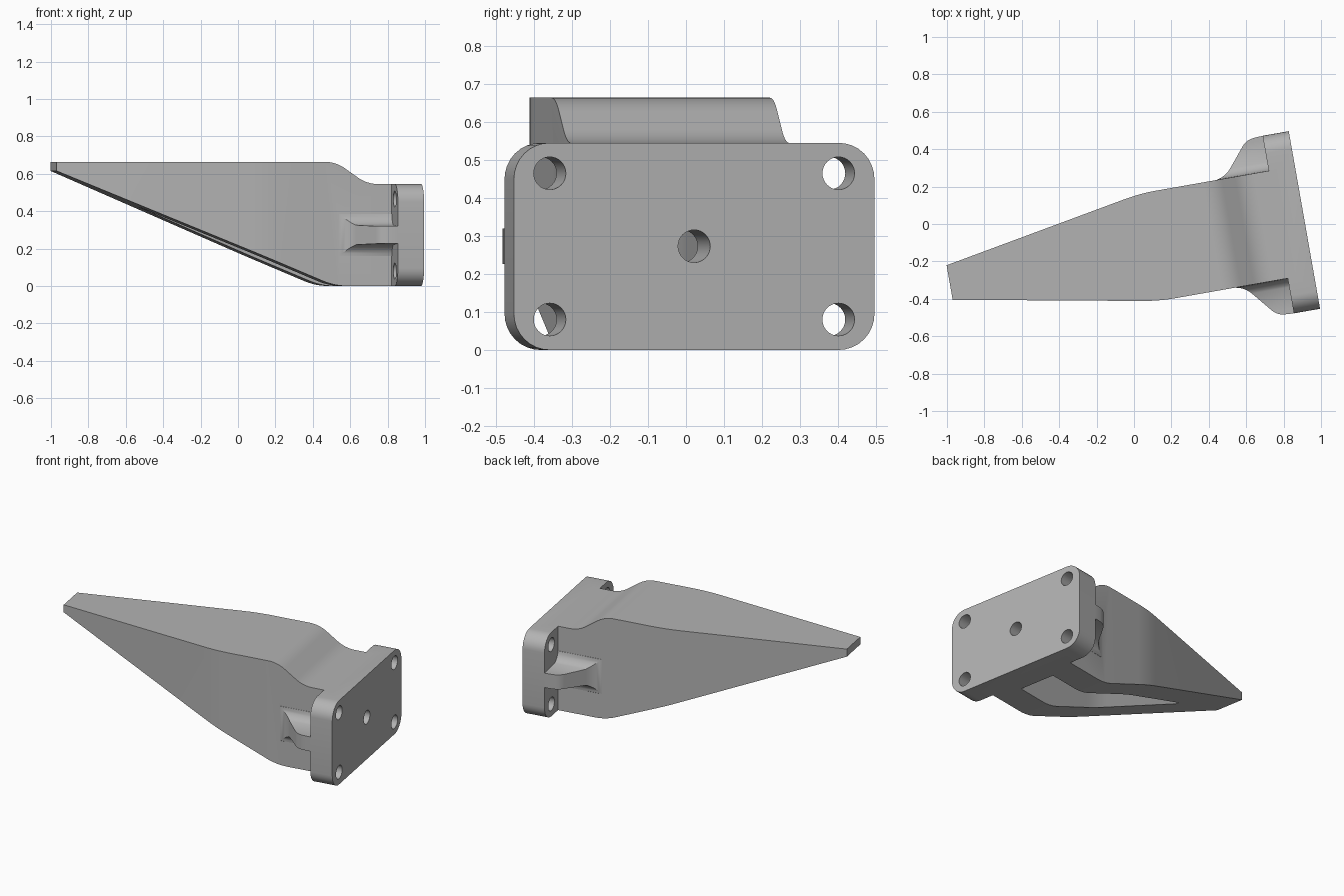
import bpy, bmesh
from math import radians, cos, sin, pi, sqrt
from mathutils import Vector, Matrix

if "Cube" in bpy.data.objects:
    bpy.data.objects.remove(bpy.data.objects["Cube"], do_unlink=True)

grey = bpy.data.materials.new("plain grey")
grey.use_nodes = True
grey.diffuse_color = (0.45, 0.45, 0.45, 1)
grey.node_tree.nodes["Principled BSDF"].inputs["Base Color"].default_value = (0.45, 0.45, 0.45, 1)


def finish(name, bm):
    bmesh.ops.recalc_face_normals(bm, faces=bm.faces)
    mesh = bpy.data.meshes.new(name)
    bm.to_mesh(mesh)
    bm.free()
    mesh.materials.append(grey)
    obj = bpy.data.objects.new(name, mesh)
    bpy.context.collection.objects.link(obj)
    return obj


def rounded(points, steps=8):
    """Round polygon corners; each point is (a, b, trim length)."""
    out = []
    for i, (a, b, trim) in enumerate(points):
        p = Vector((a, b))
        if not trim:
            out.append(p)
            continue
        before, after = Vector(points[i - 1][:2]), Vector(points[(i + 1) % len(points)][:2])
        s = p + (before - p).normalized() * trim
        e = p + (after - p).normalized() * trim
        half = (before - p).angle(after - p) / 2
        w = sin(half)   # rational curve weight gives a true arc
        for k in range(steps + 1):
            t = k / steps
            c = ((1 - t) ** 2, 2 * w * t * (1 - t), t * t)
            out.append((s * c[0] + p * c[1] + e * c[2]) / sum(c))
    return out


def prism(name, outline, low, high, axis):
    """Extrude a 2D outline along the given axis."""
    bm = bmesh.new()
    place = {"x": lambda a, b: (low, a, b), "y": lambda a, b: (a, low, b), "z": lambda a, b: (a, b, low)}[axis]
    face = bm.faces.new([bm.verts.new(place(*p)) for p in outline])
    new = bmesh.ops.extrude_face_region(bm, geom=[face])["geom"]
    move = Vector([(high - low) * (axis == n) for n in "xyz"])
    bmesh.ops.translate(bm, verts=[v for v in new if isinstance(v, bmesh.types.BMVert)], vec=move)
    return finish(name, bm)


def combine(target, tool, operation):
    mod = target.modifiers.new(operation, "BOOLEAN")
    mod.object, mod.operation, mod.solver = tool, operation, "EXACT"
    bpy.context.view_layer.objects.active = target
    bpy.ops.object.modifier_apply(modifier=mod.name)
    bpy.data.objects.remove(tool, do_unlink=True)


def mirrored(half):
    return half + [(a, -b, r) for a, b, r in reversed(half)]


# Tapered arm: side profile crossed with plan outline
arm = prism("tapered_bracket", rounded([
    (-1.025, 0.615, 0), (0.45, 0, 0.07), (0.8, 0, 0), (0.8, 0.545, 0),
    (0.625, 0.545, 0.06), (0.455, 0.664, 0.06), (-1.025, 0.664, 0)]), -0.4, 0.4, "y")
plan = prism("arm_plan", rounded(mirrored([(-1.1, 0.08, 0), (0.06, 0.292, 0.09), (0.85, 0.292, 0)])),
             -0.1, 0.8, "z")
combine(arm, plan, "INTERSECT")

# Tapering pocket in the underside
pocket = prism("pocket", rounded([
    (0.71, -0.1, 0), (0.71, 0.375, 0), (0.57, 0.375, 0.04), (0.4, 0.49, 0.04), (-0.8, 0.49, 0), (-0.8, -0.1, 0)]),
    -0.3, 0.3, "y")
pocket_plan = prism("pocket_plan", rounded(mirrored([(-0.56, 0.008, 0), (0.04, 0.12, 0.08), (0.75, 0.12, 0)])),
                    -0.2, 0.8, "z")
combine(pocket, pocket_plan, "INTERSECT")
combine(arm, pocket, "DIFFERENCE")

# Mounting plate with rounded corners
plate = prism("plate", rounded([
    (-0.482, 0, 0.095), (0.482, 0, 0.095), (0.482, 0.545, 0.095), (-0.482, 0.545, 0.095)]), 0.759, 0.901, "x")
combine(arm, plate, "UNION")

# Side ribs with filleted roots
edge = rounded([(0.40, 0.28, 0), (0.525, 0.301, 0.05), (0.67, 0.476, 0.04), (0.74, 0.481, 0)], 6)
FILLET, HALF = 0.075, 0.047
for side in (1, -1):
    bm = bmesh.new()
    rings = []
    for u, v in edge:
        d = min(max(FILLET - (v - 0.292), 0), FILLET)
        h = HALF + FILLET - sqrt(FILLET ** 2 - d ** 2)
        rings.append([bm.verts.new((x, v * side, 0.273 + z)) for x, z in ((u, -h), (u, h), (0.8, h), (0.8, -h))])
    for r, s in zip(rings, rings[1:]):
        for i in range(4):
            j = (i + 1) % 4
            bm.faces.new((r[i], r[j], s[j], s[i]))
    bm.faces.new(rings[0])
    bm.faces.new(rings[-1])
    combine(arm, finish("side_rib", bm), "UNION")

# Bolt holes, the middle one opening into the pocket
holes = [(s * 0.386, z, 0.70) for s in (1, -1) for z in (0.08, 0.465)] + [(0, 0.273, 0.6)]
for y, z, start in holes:
    ring = [(y + 0.043 * cos(k * pi / 16), z + 0.043 * sin(k * pi / 16)) for k in range(32)]
    combine(arm, prism("hole", ring, start, 1, "x"), "DIFFERENCE")

# Swing the whole bracket to its mounting angle
arm.data.transform(Matrix.Rotation(radians(10), 4, "Z") @ Matrix.Translation((0, -0.137, 0)))
bpy.ops.object.select_all(action="DESELECT")
arm.select_set(True)
bpy.context.view_layer.objects.active = arm
bpy.ops.object.shade_smooth_by_angle(angle=radians(30))
